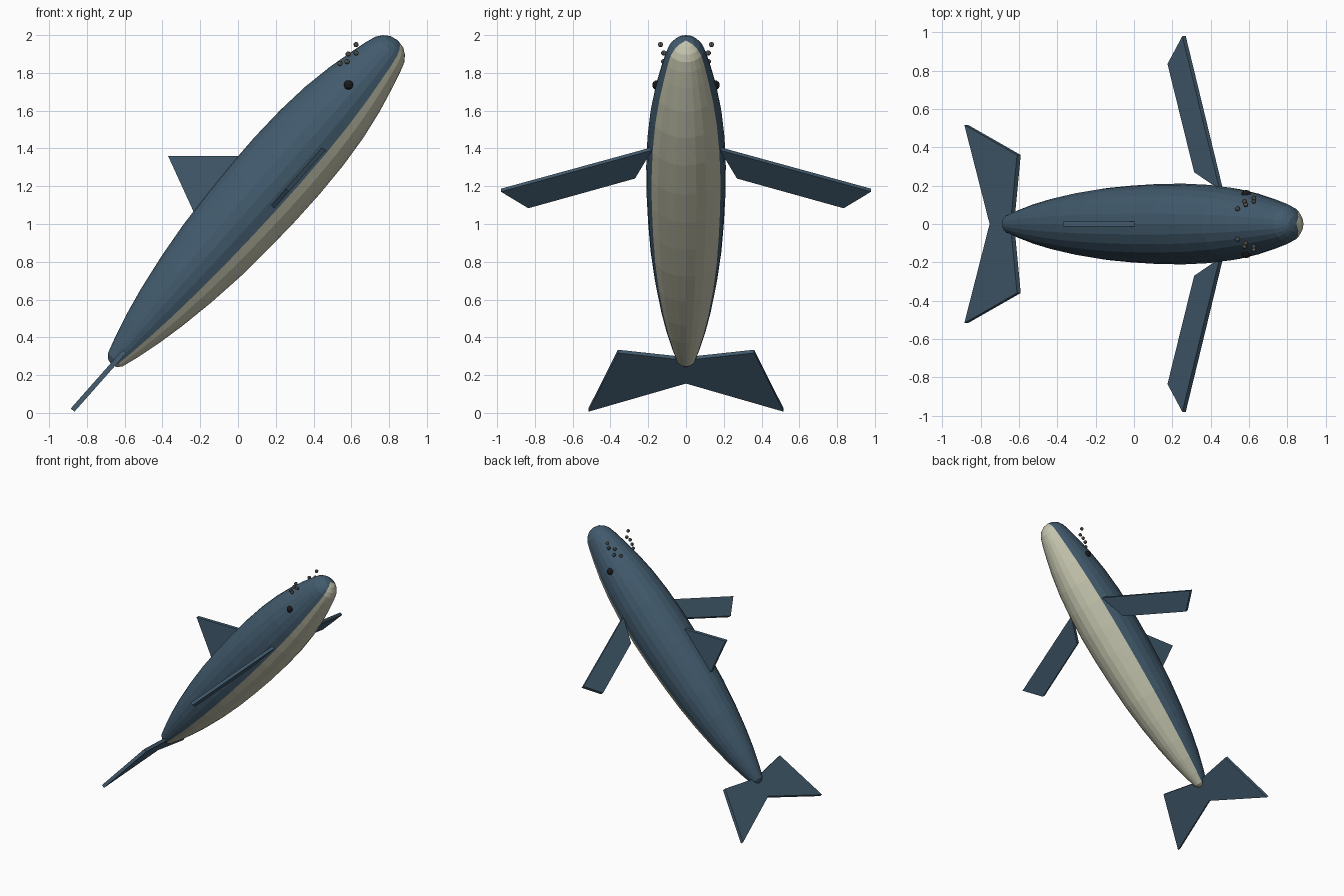
import bpy, bmesh, math
from mathutils import Vector

if "Cube" in bpy.data.objects:
    bpy.data.objects.remove(bpy.data.objects["Cube"])

ANG = math.radians(48.5)
U = Vector((math.cos(ANG), 0, math.sin(ANG)))    # along the body, tail to nose
N = Vector((-math.sin(ANG), 0, math.cos(ANG)))   # towards the back
O = Vector((0, 0, 1))


def place(s, y, t):
    return O + U * s + N * t + Vector((0, y, 0))


def material(name, rgb):
    m = bpy.data.materials.new(name)
    m.diffuse_color = (*rgb, 1)
    m.use_nodes = True
    m.node_tree.nodes["Principled BSDF"].inputs["Base Color"].default_value = m.diffuse_color
    return m


blue = material("slate_blue", (0.055, 0.105, 0.155))
cream = material("cream", (0.55, 0.55, 0.42))
black = material("black", (0.01, 0.01, 0.012))
grey = material("shell_grey", (0.13, 0.13, 0.12))


def finish(name, bm, *mats):
    bmesh.ops.recalc_face_normals(bm, faces=bm.faces)
    me = bpy.data.meshes.new(name)
    bm.to_mesh(me)
    bm.free()
    for m in mats:
        me.materials.append(m)
    ob = bpy.data.objects.new(name, me)
    bpy.context.collection.objects.link(ob)
    return ob


def plate(name, points, offset):
    """Flat outline given as world points, thickened both ways by offset."""
    bm = bmesh.new()
    a = [bm.verts.new(p + offset) for p in points]
    b = [bm.verts.new(p - offset) for p in points]
    bm.faces.new(a)
    bm.faces.new(b[::-1])
    n = len(points)
    for i in range(n):
        j = (i + 1) % n
        bm.faces.new((a[i], b[i], b[j], a[j]))
    return finish(name, bm, blue)


def ball(name, centre, r, mat, seg=8):
    bm = bmesh.new()
    bmesh.ops.create_uvsphere(bm, u_segments=seg, v_segments=seg // 2 + 1, radius=r)
    bmesh.ops.translate(bm, verts=bm.verts, vec=centre)
    return finish(name, bm, mat)


# Body: lofted elliptical rings, cream underside
SIDES = 24
PROFILE = [(-0.993, .03), (-0.97, .052), (-0.88, .08), (-0.75, .115), (-0.6, .147),
           (-0.4, .18), (-0.2, .204), (0, .218), (.2, .227), (.4, .229), (.6, .222),
           (.78, .205), (.94, .178), (1.08, .145), (1.17, .121), (1.225, .102),
           (1.257, .078), (1.28, .045)]
bm = bmesh.new()
rings = []
for s, r in PROFILE:
    ring = []
    for i in range(SIDES):
        a = math.tau * i / SIDES
        ring.append(bm.verts.new(place(s, .92 * r * math.cos(a), .01 + r * math.sin(a))))
    rings.append(ring)
tail = bm.verts.new(place(-1.0, 0, .01))
nose = bm.verts.new(place(1.289, 0, .01))
for i in range(SIDES):
    j = (i + 1) % SIDES
    faces = [bm.faces.new((p[i], p[j], q[j], q[i])) for p, q in zip(rings, rings[1:])]
    faces.append(bm.faces.new((tail, rings[0][j], rings[0][i])))
    faces.append(bm.faces.new((nose, rings[-1][i], rings[-1][j])))
    if math.sin(math.tau * (i + .5) / SIDES) < -.5:
        for f in faces:
            f.material_index = 1
finish("body", bm, blue, cream)

# Dorsal fin
plate("dorsal_fin", [Vector((x, 0, z)) for x, z in
                     ((-.37, 1.36), (.04, 1.36), (-.21, 1.01))], Vector((0, .014, 0)))

# Mirrored parts
SHELLS = [(.625, .135, 1.95), (.625, .118, 1.905), (.583, .10, 1.90),
          (.577, .118, 1.86), (.54, .08, 1.85)]
for side, k in (("left", 1), ("right", -1)):
    # Pectoral fin
    plate(side + "_pectoral_fin", [place(s, k * y, -.077) for s, y in
                                   ((.60, .18), (.40, .27), (.19, .835), (.307, .98))], N * .012)
    # Tail fluke
    plate(side + "_fluke", [place(s, k * y, .003) for s, y in
                            ((-.955, 0), (-.903, .36), (-1.318, .517), (-1.119, 0))], N * .013)
    # Eye
    ball(side + "_eye", Vector((.585, k * .153, 1.735)), .026, black, 12)
    # Barnacles
    for i, (x, y, z) in enumerate(SHELLS):
        ball(f"{side}_barnacle_{i + 1}", Vector((x, k * y, z)), .014, grey)
